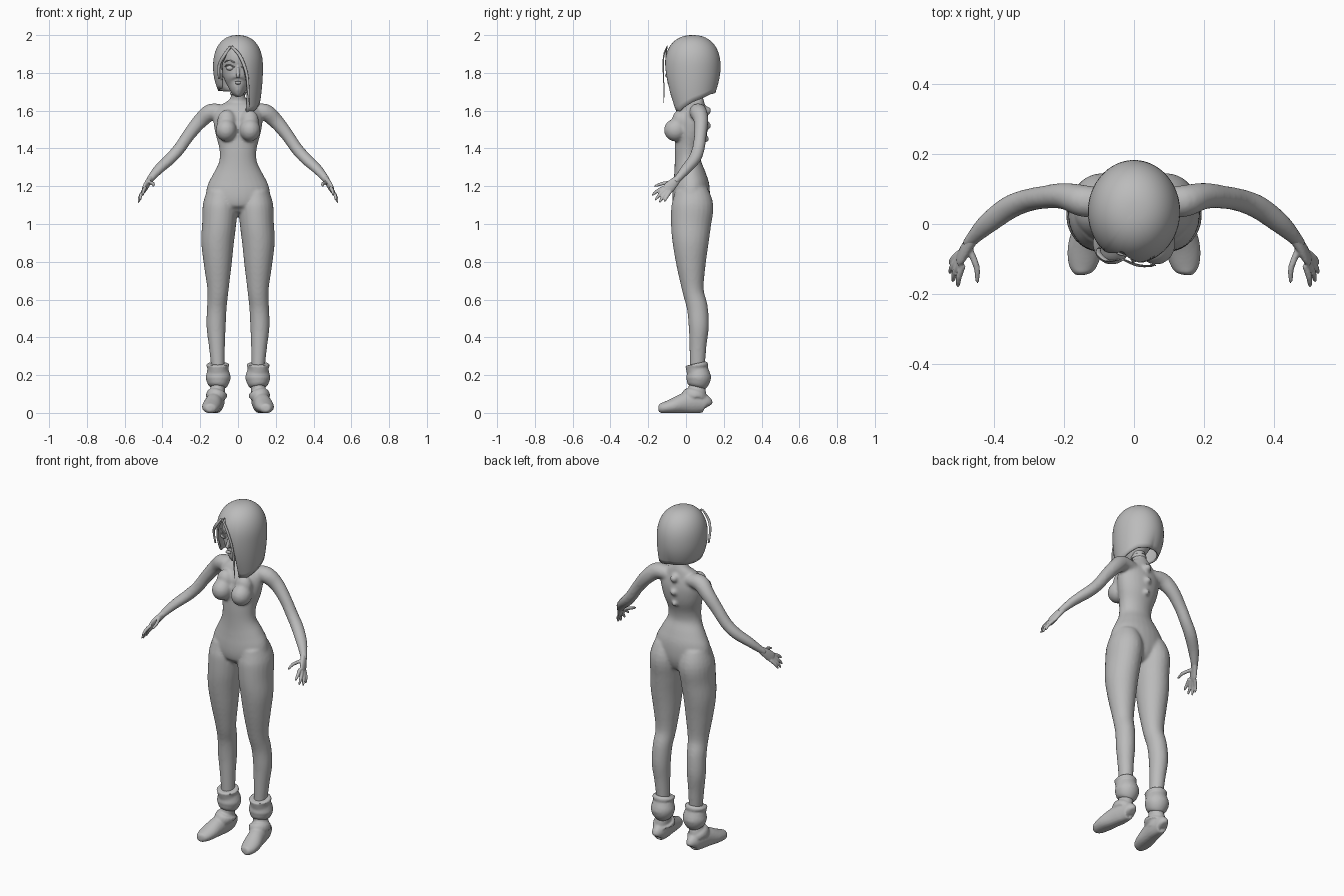
import bpy, bmesh, math
from mathutils import Vector

grey = bpy.data.materials.new("plain grey")
grey.diffuse_color = (0.5, 0.5, 0.5, 1)


def spline(rows, steps):
    """Catmull-Rom interpolation of rows of any length."""
    out = []
    for i in range(len(rows) - 1):
        p = [rows[max(0, min(len(rows) - 1, i + k))] for k in (-1, 0, 1, 2)]
        for s in range(steps):
            t = s / steps
            out.append([0.5 * (2 * b + (c - a) * t + (2 * a - 5 * b + 4 * c - d) * t * t
                        + (3 * b - a - 3 * c + d) * t ** 3) for a, b, c, d in zip(*p)])
    return out + [list(rows[-1])]


def tube(bm, rows, ref, n=20, steps=4, flip=1):
    """Loft ellipses along rows of (x, y, z, wide radius, radius along ref)."""
    rows = [[r[0] * flip, *r[1:]] for r in spline(rows, steps)]
    pts = [Vector(r[:3]) for r in rows]
    rings = []
    for i, r in enumerate(rows):
        t = (pts[min(i + 1, len(pts) - 1)] - pts[max(i - 1, 0)]).normalized()
        a = Vector(ref)
        a = (a - t * a.dot(t)).normalized()
        b = a.cross(t)
        rings.append([bm.verts.new(pts[i] + b * r[3] * math.cos(k * math.tau / n)
                                   + a * r[4] * math.sin(k * math.tau / n)) for k in range(n)])
    for u, v in zip(rings, rings[1:]):
        for k in range(n):
            bm.faces.new((u[k], u[k - 1], v[k - 1], v[k]))
    bm.faces.new(rings[0])
    bm.faces.new(rings[-1][::-1])


def ball(bm, loc, size):
    vs = bmesh.ops.create_uvsphere(bm, u_segments=20, v_segments=12, radius=1)["verts"]
    for v in vs:
        v.co = Vector([c * s + l for c, s, l in zip(v.co, size, loc)])


def finish(bm, name, merge=0, smooth=5):
    bmesh.ops.recalc_face_normals(bm, faces=bm.faces)
    me = bpy.data.meshes.new(name)
    bm.to_mesh(me)
    bm.free()
    me.materials.append(grey)
    me.shade_smooth()
    ob = bpy.data.objects.new(name, me)
    bpy.context.collection.objects.link(ob)
    if merge:
        m = ob.modifiers.new("merge", "REMESH")
        m.mode, m.voxel_size, m.use_smooth_shade = "VOXEL", merge, True
        s = ob.modifiers.new("soften", "SMOOTH")
        s.factor, s.iterations = 0.5, smooth
    return ob


def sides(rows):
    """Rows of (x, z, half width, front y, back y) to tube rows."""
    return [(x, (f + b) / 2, z, w, (b - f) / 2) for x, z, w, f, b in rows]


X, Y, Z = (1, 0, 0), (0, 1, 0), (0, 0, 1)

# Body: torso, chest, spine bumps, legs and arms merged into one skin
bm = bmesh.new()
tube(bm, sides([(0, 1.05, .06, -.035, .07), (0, 1.08, .12, -.06, .11), (0, 1.13, .168, -.072, .125),
                (0, 1.2, .163, -.07, .124), (0, 1.26, .134, -.065, .105), (0, 1.33, .1, -.06, .08),
                (0, 1.4, .099, -.06, .085), (0, 1.48, .12, -.056, .11), (0, 1.55, .13, -.045, .117),
                (0, 1.6, .12, -.02, .11), (0, 1.635, .08, .005, .1), (0, 1.66, .045, .01, .09),
                (0, 1.69, .037, .005, .078), (0, 1.76, .037, -.01, .066)]), Y, 28)
for z, r in ((1.6, .022), (1.52, .02), (1.45, .017)):
    ball(bm, (0, .118 - abs(z - 1.55) * .12, z), (r, r, r))
for s in (-1, 1):
    ball(bm, (s * .063, -.055, 1.497), (.056, .062, .06))
    ball(bm, (s * .06, -.03, 1.545), (.05, .045, .06))
    tube(bm, sides([(.09, 1.18, .072, -.06, .115), (.094, 1.1, .092, -.077, .145),
                    (.1, 1.0, .09, -.08, .133), (.108, .9, .086, -.071, .12),
                    (.107, .78, .073, -.05, .104), (.106, .65, .056, -.02, .094),
                    (.112, .56, .052, .004, .115), (.116, .46, .051, .014, .121),
                    (.112, .36, .043, .018, .109), (.107, .25, .036, .02, .1),
                    (.107, .2, .034, .02, .095)]), Y, 24, 4, s)
    tube(bm, [(.06, .06, 1.59, .04, .035), (.14, .065, 1.593, .046, .045), (.2, .08, 1.545, .038, .04),
              (.26, .076, 1.472, .033, .034), (.31, .066, 1.4, .033, .032), (.36, .045, 1.345, .034, .031),
              (.42, 0, 1.29, .03, .026), (.463, -.043, 1.24, .02, .02), (.475, -.06, 1.222, .018, .017)],
         Z, 20, 4, s)
finish(bm, "body", .008)

# Hands: flat palm, four fingers and a thumb
for s, side in ((-1, "right"), (1, "left")):
    bm = bmesh.new()
    tube(bm, [(.458, -.038, 1.245, .018, .017), (.478, -.066, 1.217, .026, .015),
              (.492, -.09, 1.193, .03, .013), (.5, -.103, 1.18, .025, .01)], X, 14, 3, s)
    for base, tip in (((.49, -.117, 1.193), (.505, -.181, 1.152)), ((.497, -.107, 1.184), (.52, -.166, 1.125)),
                      ((.499, -.096, 1.176), (.529, -.142, 1.113)), ((.499, -.083, 1.172), (.528, -.115, 1.118)),
                      ((.472, -.068, 1.222), (.446, -.17, 1.2))):
        b, t = Vector(base), Vector(tip)
        bend = b.lerp(t, .55) + Vector((.003 if tip[0] > .45 else -.008, 0, .004))
        tube(bm, [(*b, .01, .01), (*bend, .0095, .009), (*b.lerp(t, .9), .006, .006), (*t, .002, .002)], X, 10, 3, s)
    finish(bm, side + "_hand", .004, 2)

# Boots: foot, ankle, strap and padded cuff
for s, side in ((-1, "right"), (1, "left")):
    bm = bmesh.new()
    tube(bm, [(.113, .118, .035, .018, .022), (.113, .105, .047, .034, .045), (.118, .05, .055, .044, .06),
              (.128, -.01, .05, .047, .055), (.14, -.07, .036, .05, .04), (.147, -.115, .027, .042, .03),
              (.15, -.138, .025, .028, .024), (.15, -.146, .025, .012, .014)], Z, 20, 4, s)
    tube(bm, sides([(.116, .05, .045, -.01, .11), (.112, .1, .042, .005, .108), (.106, .14, .038, .014, .1),
                    (.106, .2, .038, .015, .1)]), Y, 20, 4, s)
    tube(bm, sides([(.113, .075, .045, -.015, .108), (.113, .085, .056, -.024, .114),
                    (.113, .103, .054, -.014, .113), (.111, .113, .042, 0, .105)]), Y, 20, 3, s)
    for v in bm.verts:
        v.co.z = max(v.co.z, 0)
    finish(bm, side + "_boot", .006, 3)
    bm = bmesh.new()
    tube(bm, sides([(.107, .135, .04, .012, .1), (.106, .15, .054, .004, .115), (.105, .185, .066, 0, .132),
                    (.106, .215, .06, .002, .122), (.107, .235, .055, 0, .112), (.107, .255, .062, -.006, .118),
                    (.107, .262, .05, .005, .105)]), Y, 24, 4, s)
    ball(bm, (s * .106, .104, .188), (.045, .029, .032))
    finish(bm, side + "_cuff", .006, 3)

# Collar band on the neck
bm = bmesh.new()
tube(bm, sides([(0, 1.683, .037, .004, .079), (0, 1.687, .041, 0, .083),
                (0, 1.697, .041, -.002, .081), (0, 1.701, .037, .002, .077)]), Y, 24, 2)
finish(bm, "collar")

# Head with nose, lips and ears
bm = bmesh.new()
tube(bm, sides([(0, 1.697, .01, -.08, -.045), (0, 1.705, .026, -.09, -.01), (0, 1.73, .05, -.092, .05),
                (0, 1.77, .073, -.093, .09), (0, 1.82, .086, -.092, .125), (0, 1.88, .09, -.094, .14),
                (0, 1.93, .08, -.08, .13), (0, 1.965, .05, -.045, .095), (0, 1.975, .01, 0, .05)]), Y, 32)
tube(bm, [(0, -.086, 1.835, .006, .008), (0, -.096, 1.8, .009, .008),
          (0, -.102, 1.784, .011, .009), (0, -.092, 1.777, .008, .005)], Y, 12)
for z in (1.744, 1.752):
    ball(bm, (0, -.09, z), (.02, .009, .005))
for s in (-1, 1):
    ball(bm, (s * .085, .03, 1.81), (.012, .02, .03))
finish(bm, "head", .005, 2)

# Eyes with lid lines and brows
for s, side in ((-1, "right"), (1, "left")):
    bm = bmesh.new()
    ball(bm, (s * .043, -.073, 1.826), (.021, .012, .013))
    finish(bm, side + "_eye")
    for name, z, r in (("lid", 1.838, .003), ("brow", 1.862, .0035)):
        bm = bmesh.new()
        tube(bm, [(.018, -.09, z - .008, r, r), (.04, -.086, z + .003, r, r),
                  (.06, -.073, z + .002, r, r), (.07, -.062, z - .005, r, r)], Z, 8, 3, s)
        finish(bm, f"{side}_{name}")

# Hair: dome over the head, hem height set by the angle round the head (0 is front)
hem = [(-180, 1.70), (-90, 1.705), (-55, 1.715), (-46, 1.74), (-41, 1.85), (-30, 1.91), (-18, 1.945), (0, 1.90),
       (13, 1.83), (22, 1.74), (27, 1.6), (35, 1.588), (50, 1.592), (90, 1.645), (135, 1.687), (180, 1.70)]


def hem_height(a):
    for (a0, z0), (a1, z1) in zip(hem, hem[1:]):
        if a <= a1:
            return z0 + (z1 - z0) * (a - a0) / (a1 - a0)


bm = bmesh.new()
cols, levels = 90, 22
top = bm.verts.new((0, .035, 2.0))
grid = []
for c in range(cols):
    deg = -180 + 360 * c / cols
    a, low = math.radians(deg), hem_height(deg)
    line = []
    for i in range(1, levels + 1):
        z = 2.0 - (2.0 - low) * (i / levels) ** 1.8
        if z > 1.83:
            k = (1 - ((z - 1.83) / .17) ** 2.3) ** (1 / 2.3)
        else:
            k = 1 - .19 * ((1.83 - z) / (.12 + .12 * max(0, math.sin(a)))) ** 2
        line.append(bm.verts.new((.132 * k * math.sin(a), .035 - .148 * k * math.cos(a), z)))
    grid.append(line)
for c in range(cols):
    u, v = grid[c - 1], grid[c]
    bm.faces.new((top, u[0], v[0]))
    for i in range(levels - 1):
        bm.faces.new((u[i], u[i + 1], v[i + 1], v[i]))
hair = finish(bm, "hair")
thick = hair.modifiers.new("thickness", "SOLIDIFY")
thick.thickness, thick.offset = .01, -1

# Loose strands sweeping from the parting
for i, path in enumerate(([(-.035, -.1, 1.94), (.01, -.118, 1.89), (.045, -.12, 1.8), (.055, -.116, 1.7), (.062, -.12, 1.62)],
                          [(-.04, -.1, 1.94), (-.075, -.105, 1.89), (-.1, -.085, 1.84), (-.1, -.07, 1.77)])):
    bm = bmesh.new()
    radii = [.006, .009, .008, .006, .001]
    tube(bm, [(*p, r, r * .4) for p, r in zip(path, radii)], Y, 10)
    finish(bm, f"strand_{i + 1}")
